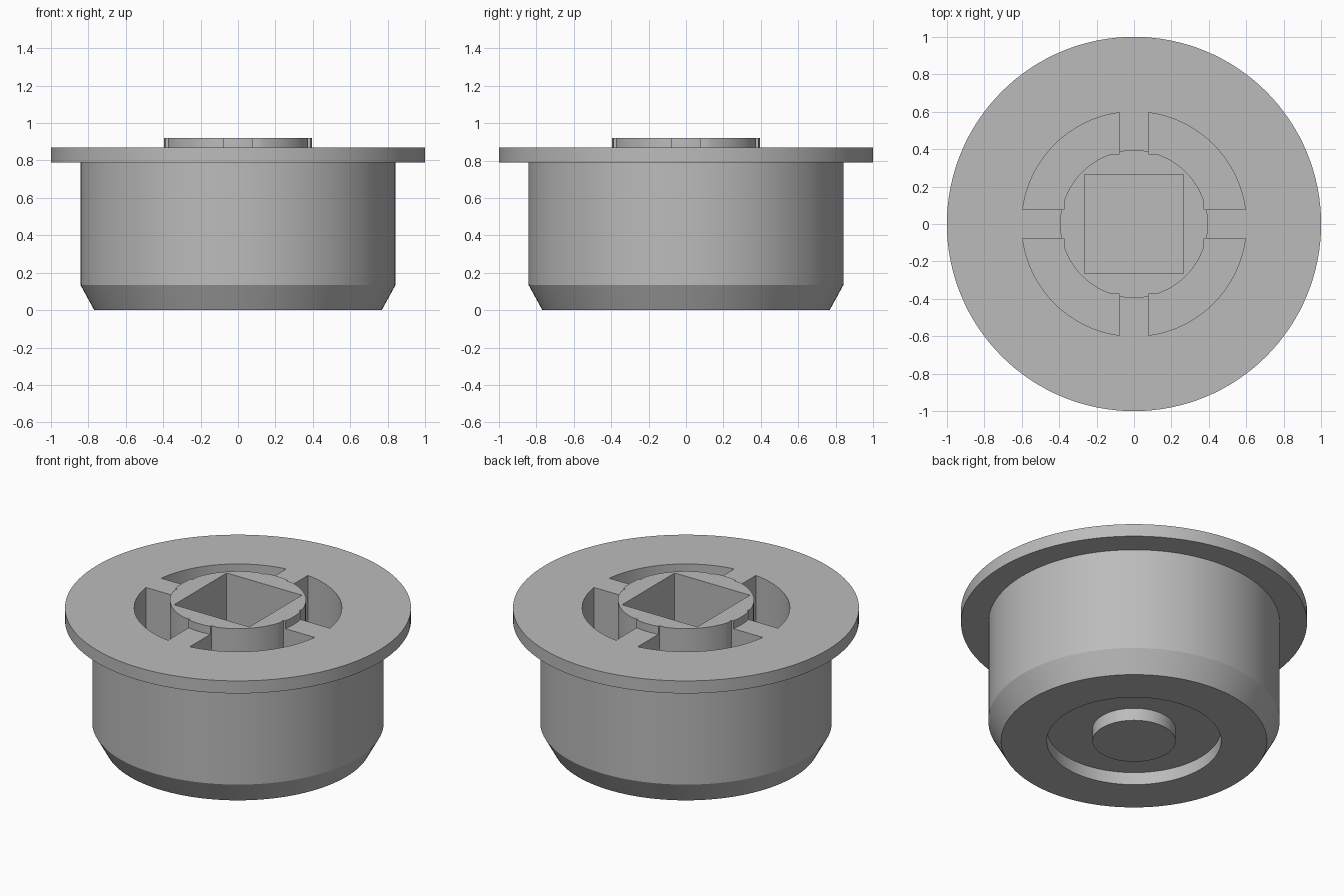
import bpy
import bmesh
from math import sin, cos, pi, asin, radians

cube = bpy.data.objects.get("Cube")
if cube:
    bpy.data.objects.remove(cube, do_unlink=True)

SEGMENTS = 128
HUB_R, RING_R = 0.395, 0.6
FLAT, SPOKE = 0.375, 0.077      # hub flats and half spoke width
POCKET_FLOOR, SOCKET_FLOOR = 0.3, 0.3

grey = bpy.data.materials.new("plain grey")
grey.use_nodes = True
colour = (0.5, 0.5, 0.5, 1)
grey.diffuse_color = colour
grey.node_tree.nodes["Principled BSDF"].inputs["Base Color"].default_value = colour


def make_object(name, bm):
    bmesh.ops.recalc_face_normals(bm, faces=bm.faces)
    mesh = bpy.data.meshes.new(name)
    bm.to_mesh(mesh)
    bm.free()
    mesh.materials.append(grey)
    obj = bpy.data.objects.new(name, mesh)
    bpy.context.collection.objects.link(obj)
    return obj


def lathe(name, profile):
    """Revolve a profile of (radius, z) points and close both ends."""
    bm = bmesh.new()
    rings = [[bm.verts.new((r * cos(2 * pi * i / SEGMENTS), r * sin(2 * pi * i / SEGMENTS), z))
              for i in range(SEGMENTS)] for r, z in profile]
    for a, b in zip(rings, rings[1:]):
        for i in range(SEGMENTS):
            j = (i + 1) % SEGMENTS
            bm.faces.new((a[i], a[j], b[j], b[i]))
    bm.faces.new(rings[0])
    bm.faces.new(rings[-1])
    return make_object(name, bm)


def prism(bm, outline, z0, z1):
    base = bm.faces.new([bm.verts.new((x, y, z0)) for x, y in outline])
    top = bmesh.ops.extrude_face_region(bm, geom=[base])["geom"]
    moved = [v for v in top if isinstance(v, bmesh.types.BMVert)]
    bmesh.ops.translate(bm, verts=moved, vec=(0, 0, z1 - z0))


def arc(radius, start, end, steps=24):
    return [(radius * cos(start + (end - start) * i / steps),
             radius * sin(start + (end - start) * i / steps)) for i in range(steps + 1)]


# Plug body: grooved base, chamfer, barrel, flange and raised hub
body = lathe("plug_body", [
    (0.24, 0), (0.24, 0.08), (0.504, 0.08), (0.504, 0), (0.768, 0),
    (0.842, 0.135), (0.842, 0.79), (1, 0.79), (1, 0.87),
    (HUB_R, 0.87), (HUB_R, 0.92)])

# Four pockets between the spokes, plus the square socket
cut = bmesh.new()
inner_r = HUB_R - 0.002
a_out = asin(SPOKE / RING_R)
a_in = pi / 2 - asin(FLAT / inner_r)
pocket = (arc(RING_R, a_out, pi / 2 - a_out) + [(SPOKE, FLAT)]
          + arc(inner_r, pi / 2 - a_in, a_in) + [(FLAT, SPOKE)])
for k in range(4):
    c, s = round(cos(k * pi / 2)), round(sin(k * pi / 2))
    prism(cut, [(c * x - s * y, s * x + c * y) for x, y in pocket], POCKET_FLOOR, 1.1)
h = 0.265
prism(cut, [(-h, -h), (h, -h), (h, h), (-h, h)], SOCKET_FLOOR, 1.1)
cutter = make_object("recess_cutter", cut)

boolean = body.modifiers.new("recesses", "BOOLEAN")
boolean.operation = "DIFFERENCE"
boolean.solver = "EXACT"
boolean.object = cutter
bpy.context.view_layer.objects.active = body
body.select_set(True)
bpy.ops.object.modifier_apply(modifier=boolean.name)
bpy.data.objects.remove(cutter, do_unlink=True)

# Smooth round walls, crisp edges
bpy.ops.object.shade_smooth_by_angle(angle=radians(20))
